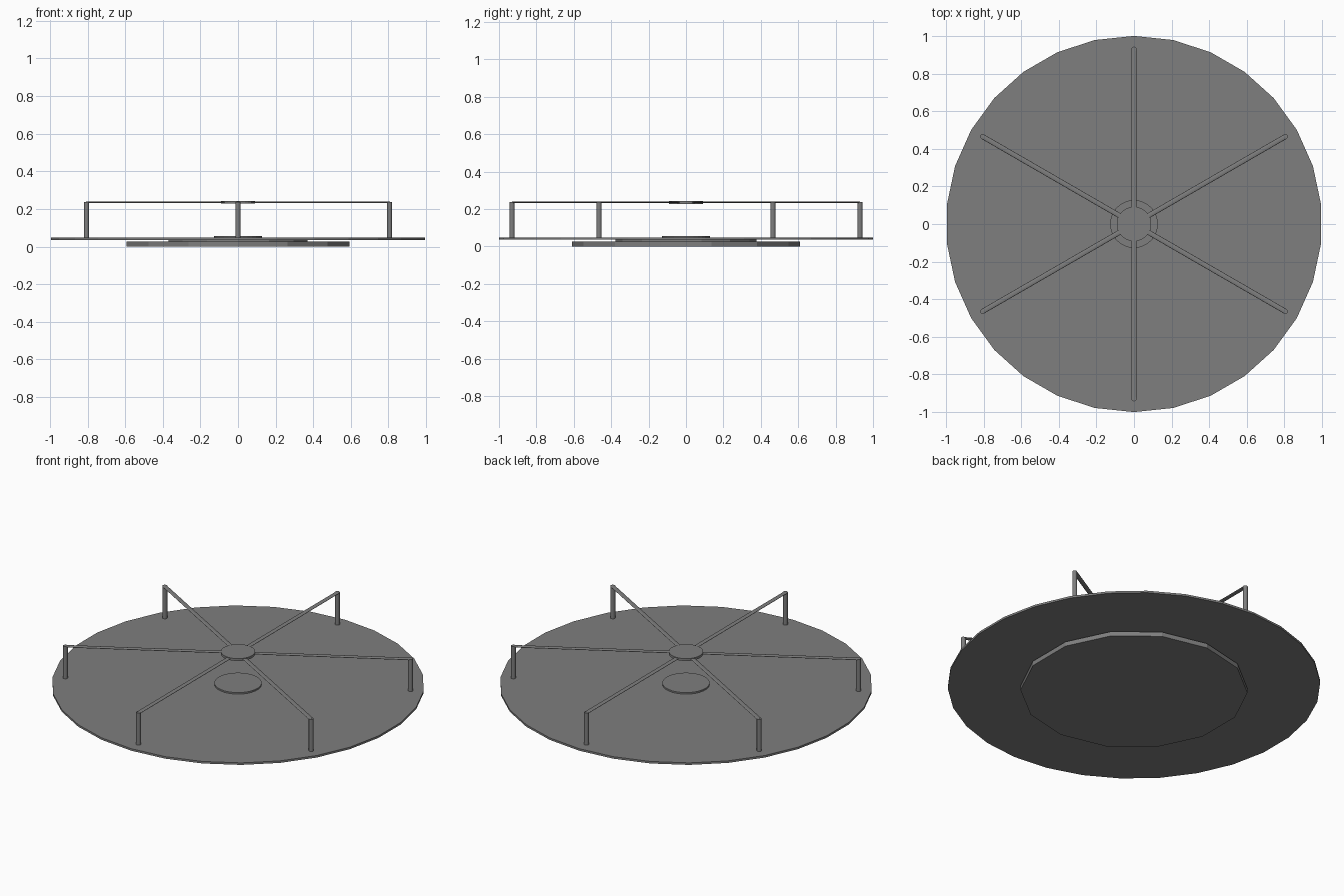
import bpy
from math import radians, cos, sin

cube = bpy.data.objects.get("Cube")
if cube:
    bpy.data.objects.remove(cube)

steel = bpy.data.materials.new("grey steel")
steel.use_nodes = True
GREY = (0.21, 0.21, 0.21, 1)
steel.diffuse_color = GREY
steel.node_tree.nodes["Principled BSDF"].inputs["Base Color"].default_value = GREY


def finish(name):
    ob = bpy.context.object
    ob.name = name
    ob.data.materials.append(steel)
    return ob


def disc(name, radius, z0, z1, sides, x=0, y=0):
    bpy.ops.mesh.primitive_cylinder_add(
        vertices=sides, radius=radius, depth=z1 - z0, location=(x, y, (z0 + z1) / 2))
    return finish(name)


# Base, bearing, deck and the raised centre cap
disc("base", 0.609, 0.0, 0.027, 14)
disc("bearing", 0.378, 0.027, 0.036, 14)
disc("deck", 1.0, 0.036, 0.048, 30)
disc("deck_cap", 0.127, 0.048, 0.057, 30)

# Hub where the handrails meet
disc("rail_hub", 0.092, 0.228, 0.242, 30)

# Six handrails: upright post, flattened rail to the hub and a rounded corner
REACH, RAIL_Z, R = 0.93, 0.235, 0.0135
for i in range(6):
    a = radians(30 + 60 * i)
    x, y = REACH * cos(a), REACH * sin(a)
    post = disc(f"post_{i + 1}", R, 0.046, RAIL_Z, 12, x, y)
    post.rotation_euler.z = a
    bpy.ops.object.shade_smooth_by_angle(angle=radians(40))

    bpy.ops.mesh.primitive_cylinder_add(
        vertices=12, radius=R, depth=REACH - 0.05,
        location=((x + 0.05 * cos(a)) / 2, (y + 0.05 * sin(a)) / 2, RAIL_Z),
        rotation=(0, radians(90), a))
    rail = finish(f"rail_{i + 1}")
    rail.scale.x = 0.3
    bpy.ops.object.shade_smooth_by_angle(angle=radians(40))

    disc(f"rail_end_{i + 1}", R, RAIL_Z - 0.003, RAIL_Z + 0.003, 12, x, y)
